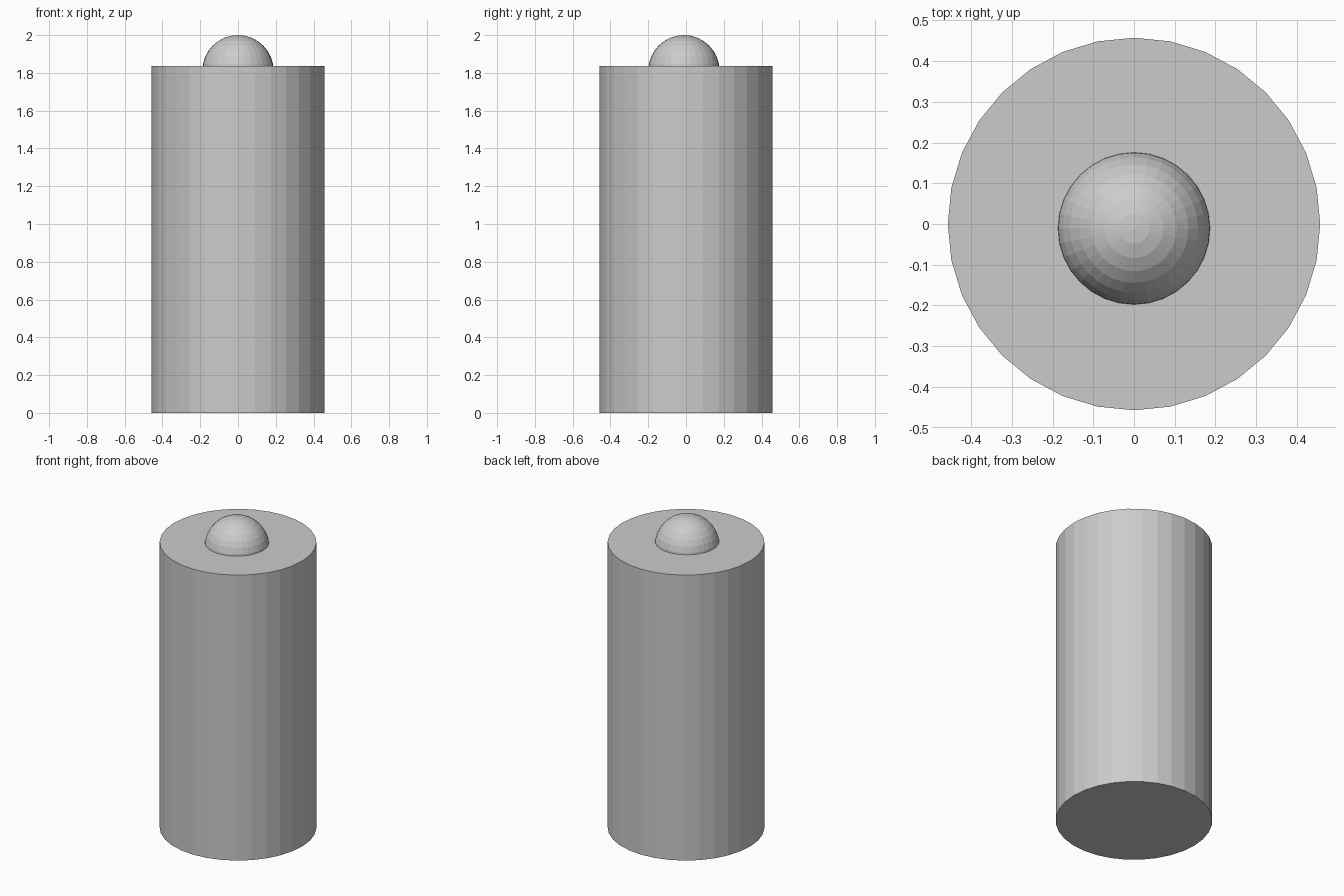
import bpy

if "Cube" in bpy.data.objects:
    bpy.data.objects.remove(bpy.data.objects["Cube"])

BODY_RADIUS, BODY_HEIGHT = 0.457, 1.836
KNOB_RADIUS, TOTAL_HEIGHT = 0.189, 2.0

# Solid faceted cylinder standing on the ground
bpy.ops.mesh.primitive_cylinder_add(
    vertices=32, radius=BODY_RADIUS, depth=BODY_HEIGHT,
    location=(0, 0, BODY_HEIGHT / 2))
bpy.context.object.name = "body"

# Faceted ball sunk about halfway into the top, slightly towards the front
bpy.ops.mesh.primitive_uv_sphere_add(
    segments=32, ring_count=16, radius=KNOB_RADIUS,
    location=(0, -0.011, TOTAL_HEIGHT - KNOB_RADIUS))
bpy.context.object.name = "top_knob"
